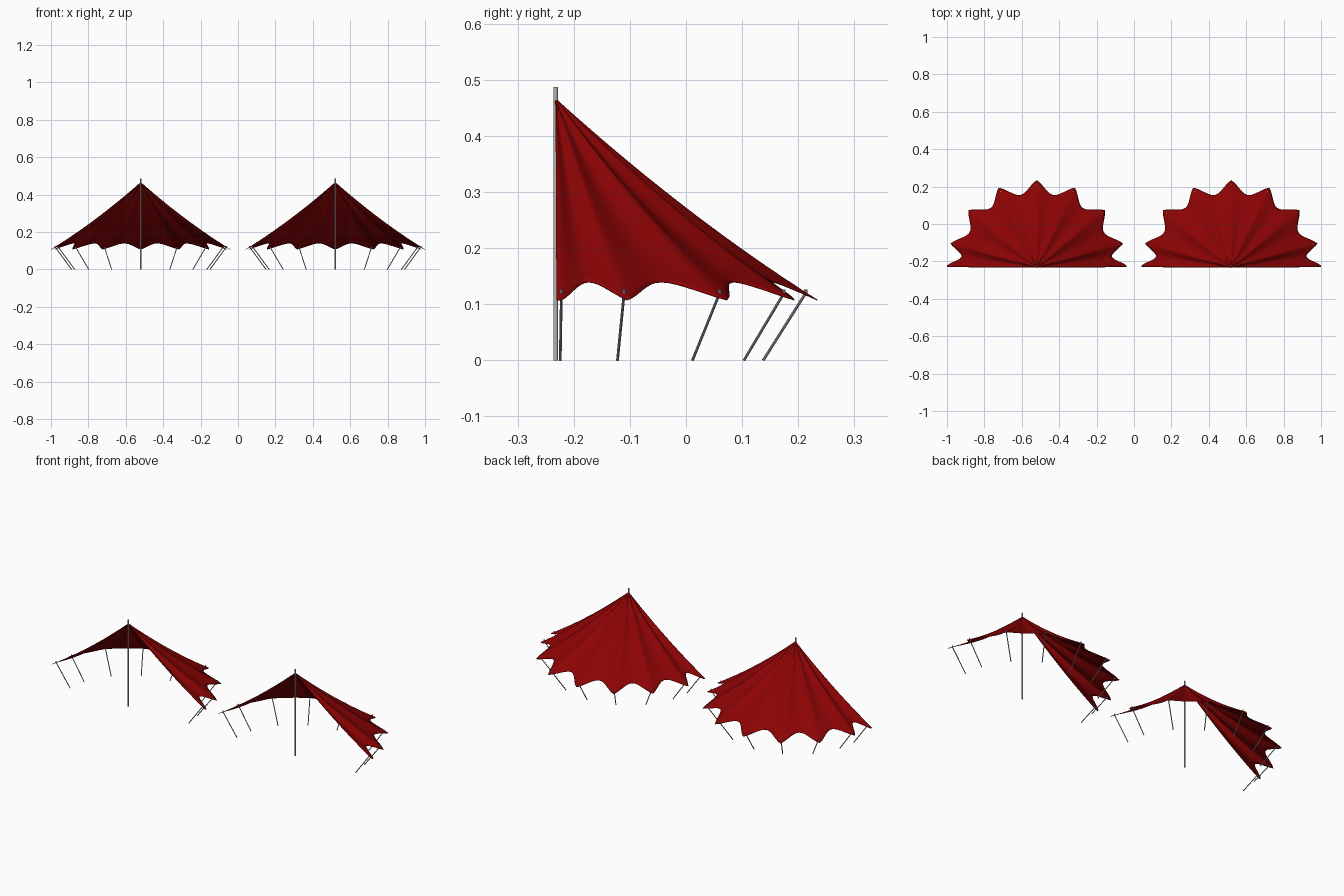
import bpy, bmesh, math
from mathutils import Vector

if "Cube" in bpy.data.objects:
    bpy.data.objects.remove(bpy.data.objects["Cube"])

def material(name, rgb):
    m = bpy.data.materials.new(name)
    m.diffuse_color = (*rgb, 1)
    m.use_nodes = True
    m.node_tree.nodes["Principled BSDF"].inputs["Base Color"].default_value = m.diffuse_color
    return m

RED = material("dark red canvas", (0.26, 0.001, 0.0013))
GREY = material("grey metal", (0.46, 0.46, 0.46))

BACK = -0.2325           # y of the main pole
APEX = 0.467             # height of the canopy peak
half = [1.3, 15.5, 40, 64.5]
TIPS = half + [90] + [180 - a for a in reversed(half)]

def tip_radius(a):
    return 0.467 + 0.012 * abs(math.cos(math.radians(a)))

def rod(name, a, b, radius, sides=10):
    a, b = Vector(a), Vector(b)
    d = b - a
    bpy.ops.mesh.primitive_cylinder_add(vertices=sides, radius=radius, depth=d.length, location=(a + b) / 2)
    o = bpy.context.object
    o.name = name
    o.rotation_euler = d.to_track_quat('Z', 'Y').to_euler()
    o.data.materials.append(GREY)
    bpy.ops.object.shade_smooth_by_angle()

def canopy(cx):
    # columns: angle and scallop amount (0 at a tip, 1 mid-way between tips)
    cols = [(0.2, 0.0)]
    n, rows = 14, 24
    for a, b in zip(TIPS, TIPS[1:]):
        for i in range(n):
            u = i / n
            cols.append((a + (b - a) * u, math.sin(math.pi * u) ** 1.25))
    cols += [(TIPS[-1], 0.0), (179.8, 0.0)]
    bm = bmesh.new()
    top = bm.verts.new((cx, BACK, APEX))
    grid = []
    for ang, w in cols:
        t = math.radians(ang)
        R = tip_radius(ang) - 0.072 * w
        end_z = 0.108 + 0.032 * w
        line = []
        for j in range(1, rows + 1):
            s = j / rows
            r = R * s
            sag = (0.016 + 0.007 * w) * 4 * s * (1 - s)
            z = APEX + (end_z - APEX) * s - sag
            line.append(bm.verts.new((cx + r * math.cos(t), BACK + r * math.sin(t), z)))
        grid.append(line)
    for p, q in zip(grid, grid[1:]):
        bm.faces.new((top, p[0], q[0]))
        for j in range(rows - 1):
            bm.faces.new((p[j], p[j + 1], q[j + 1], q[j]))
    me = bpy.data.meshes.new("canopy")
    bm.to_mesh(me)
    bm.free()
    o = bpy.data.objects.new("canopy", me)
    bpy.context.collection.objects.link(o)
    me.materials.append(RED)
    for p in me.polygons:
        p.use_smooth = True
    # thin cloth
    mod = o.modifiers.new("cloth", 'SOLIDIFY')
    mod.thickness = 0.0015

for cx in (-0.52, 0.52):
    canopy(cx)
    rod("main_pole", (cx, BACK, 0), (cx, BACK, 0.487), 0.004, 16)
    # leaning rim poles, with a small pin poking through each tip
    for a in TIPS:
        t = math.radians(a)
        tb = math.radians(90 + (a - 90) * 0.975) if 10 < a < 170 else t
        rt, rb = tip_radius(a) - 0.021, 0.37
        x, y = cx + rt * math.cos(t), BACK + rt * math.sin(t)
        rod("rim_pole", (cx + rb * math.cos(tb), BACK + rb * math.sin(tb), 0), (x, y, 0.12), 0.0025)
        rod("rim_pin", (x, y, 0.115), (x, y, 0.1265), 0.003)
